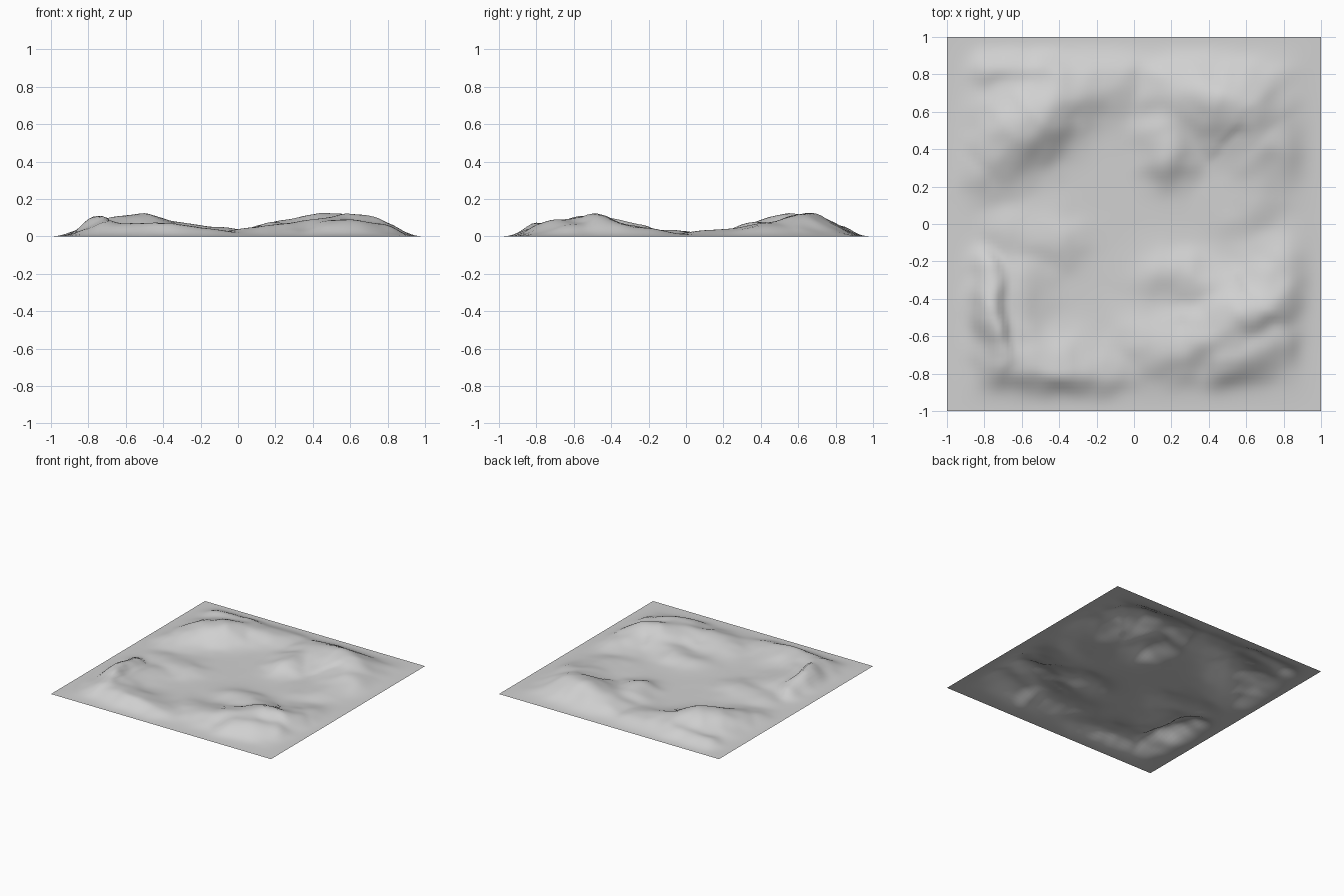
import bpy, bmesh, math
from mathutils import Vector, noise

cube = bpy.data.objects.get("Cube")
if cube:
    bpy.data.objects.remove(cube)

CELLS = 80

# Each ridge: crest points (x, y, height), falloff left and right of its direction
RIDGES = {
    "northwest": ([(-.82, .3, .04), (-.64, .46, .105), (-.5, .56, .118), (-.37, .66, .08), (-.15, .74, .045)], .24, .16),
    "north_corner": ([(-.78, .84, .04), (-.52, .85, .05)], .1, .11),
    "northeast": ([(0, .72, .025), (.22, .69, .08), (.45, .65, .122), (.6, .61, .11), (.72, .45, .06)], .2, .2),
    "inner_knoll": ([(.14, .5, .06), (.2, .37, .07)], .14, .14),
    "east_shoulder": ([(.68, .4, .045), (.66, .15, .03)], .15, .2),
    "west": ([(-.76, -.27, .06), (-.75, -.45, .1), (-.74, -.58, .1), (-.71, -.72, .06)], .07, .12),
    "west_apron": ([(-.62, -.55, .045), (-.6, -.3, .04)], .15, .15),
    "inner_west": ([(-.65, -.06, .025), (-.4, -.1, .03)], .14, .12),
    "south": ([(-.7, -.74, .06), (-.55, -.77, .07), (-.35, -.8, .065), (-.2, -.83, .04)], .18, .13),
    "southeast": ([(.1, -.66, .045), (.27, -.66, .065), (.45, -.59, .095), (.58, -.5, .12), (.7, -.44, .105), (.82, -.28, .045)], .19, .16),
    "southeast_spur": ([(.48, -.73, .07), (.62, -.69, .075), (.75, -.62, .06)], .1, .13),
    "inner_south": ([(.15, -.26, .03), (.3, -.28, .05), (.5, -.36, .045)], .13, .14),
}


def ridge_height(x, y, crest, left, right):
    """Height of the nearest crest point, faded by distance on each side."""
    point, best = Vector((x, y)), None
    for a, b in zip(crest, crest[1:]):
        start, along = Vector(a[:2]), Vector(b[:2]) - Vector(a[:2])
        t = max(0, min(1, (point - start).dot(along) / along.length_squared))
        offset = point - start - along * t
        if best is None or offset.length < best[0]:
            side = (along.x * offset.y - along.y * offset.x) / along.length
            best = offset.length, a[2] + (b[2] - a[2]) * t, side
    distance, height, side = best
    blend = .5 + .5 * math.tanh(side / .04)
    width = right + (left - right) * blend
    return height * math.exp(-(distance / width) ** 2)


def rim_fade(v):
    t = min(1, (1 - abs(v)) / .2)
    return t * t * (3 - 2 * t)


def terrain_height(x, y):
    spot = Vector((x, y, .5))
    wobble = noise.noise_vector(spot * 4) * .03 + noise.noise_vector(spot * 9) * .02
    u, v = x + wobble.x, y + wobble.y
    total = sum(ridge_height(u, v, *ridge) ** 2.5 for ridge in RIDGES.values())
    z = total ** .4 + .006
    z *= 1 + .1 * noise.noise(spot * 6)
    return max(0, z) * rim_fade(x) * rim_fade(y)


# Open terrain sheet
bm = bmesh.new()
bmesh.ops.create_grid(bm, x_segments=CELLS, y_segments=CELLS, size=1)
for vert in bm.verts:
    vert.co.z = terrain_height(vert.co.x, vert.co.y)
for face in bm.faces:
    face.smooth = True
mesh = bpy.data.meshes.new("terrain")
bm.to_mesh(mesh)
bm.free()
terrain = bpy.data.objects.new("terrain", mesh)
bpy.context.collection.objects.link(terrain)

# Plain grey ground
grey = bpy.data.materials.new("ground_grey")
grey.use_nodes = True
colour = (.64, .64, .64, 1)
grey.diffuse_color = colour
grey.node_tree.nodes["Principled BSDF"].inputs["Base Color"].default_value = colour
mesh.materials.append(grey)
